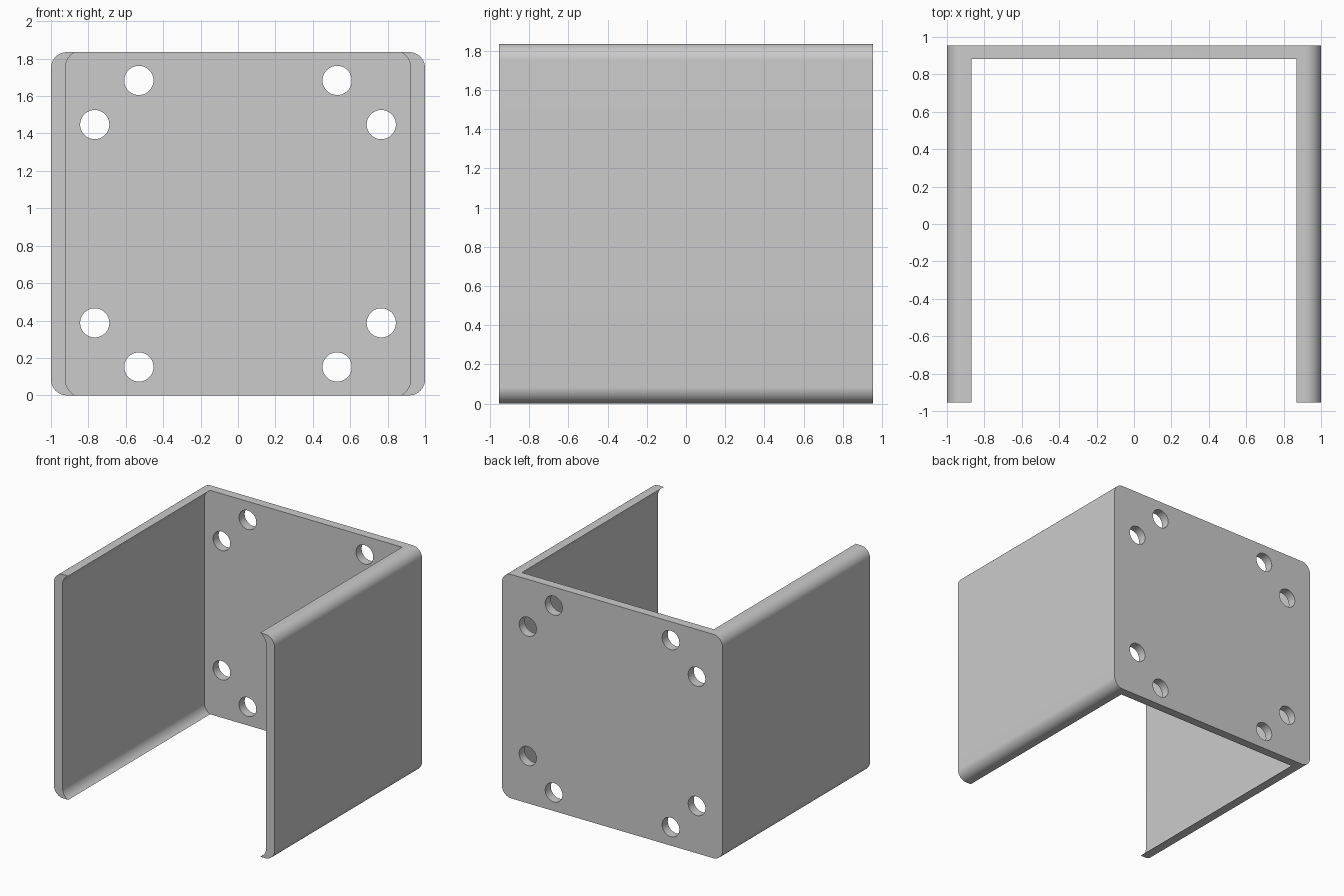
import bpy
import bmesh
import math

WIDTH, HEIGHT, DEPTH = 2.0, 1.835, 1.91
HALF_Y = DEPTH / 2
MID_Z = HEIGHT / 2

if "Cube" in bpy.data.objects:
    bpy.data.objects.remove(bpy.data.objects["Cube"])

grey = bpy.data.materials.new("plain grey")
grey.use_nodes = True
colour = (0.6, 0.6, 0.6, 1)
grey.diffuse_color = colour
grey.node_tree.nodes["Principled BSDF"].inputs["Base Color"].default_value = colour


def arc(cx, cz, r, start, end, steps=16):
    angles = [math.radians(start + (end - start) * i / steps) for i in range(steps + 1)]
    return [(cx + r * math.cos(a), cz + r * math.sin(a)) for a in angles]


def mirror_quarter(quarter):
    """Turn the +x, +z quarter of an outline into the whole closed outline."""
    right = [(x, -z) for x, z in reversed(quarter)] + quarter
    return right + [(-x, z) for x, z in reversed(right)]


def prisms(name, outlines, y0, y1):
    """Extrude closed x-z outlines, measured from mid height, along y."""
    bm = bmesh.new()
    for outline in outlines:
        face = bm.faces.new([bm.verts.new((x, y0, z + MID_Z)) for x, z in outline])
        new = bmesh.ops.extrude_face_region(bm, geom=[face])["geom"]
        verts = [v for v in new if isinstance(v, bmesh.types.BMVert)]
        bmesh.ops.translate(bm, verts=verts, vec=(0, y1 - y0, 0))
    bmesh.ops.recalc_face_normals(bm, faces=bm.faces)
    mesh = bpy.data.meshes.new(name)
    bm.to_mesh(mesh)
    bm.free()
    mesh.materials.append(grey)
    obj = bpy.data.objects.new(name, mesh)
    bpy.context.collection.objects.link(obj)
    return obj


# Solid block with long rounded edges
r = 0.085
bracket = prisms("channel_bracket",
                 [mirror_quarter(arc(WIDTH / 2 - r, MID_Z - r, r, 0, 90))],
                 -HALF_Y, HALF_Y)

# Channel between the walls, curving inward to a lip at top and bottom
lip_x, inner_x, lip_r = 0.87, 0.923, 0.093
sweep = math.degrees(math.acos(1 - (inner_x - lip_x) / lip_r))
lip_z = MID_Z - lip_r * math.sin(math.radians(sweep))
channel = mirror_quarter(arc(inner_x - lip_r, lip_z, lip_r, 0, sweep) + [(lip_x, MID_Z + 0.1)])
channel_cutter = prisms("channel_cutter", [channel], -HALF_Y - 0.1, HALF_Y - 0.073)

# Pairs of bolt holes near each corner of the back plate
holes = [arc(sx * x, sz * z, 0.078, 0, 360 * 47 / 48, 47)
         for sx in (-1, 1) for sz in (-1, 1)
         for x, z in ((0.53, 0.766), (0.766, 0.53))]
hole_cutter = prisms("bolt_hole_cutter", holes, HALF_Y - 0.2, HALF_Y + 0.1)

# Cut the channel and holes, then remove the cutters
bpy.context.view_layer.objects.active = bracket
for cutter in (channel_cutter, hole_cutter):
    cutter.hide_render = True
    mod = bracket.modifiers.new(cutter.name, 'BOOLEAN')
    mod.operation, mod.solver, mod.object = 'DIFFERENCE', 'EXACT', cutter
    bpy.ops.object.modifier_apply(modifier=mod.name)
    bpy.data.objects.remove(cutter)

bpy.ops.object.select_all(action='DESELECT')
bracket.select_set(True)
bpy.ops.object.shade_smooth_by_angle(angle=math.radians(30))
